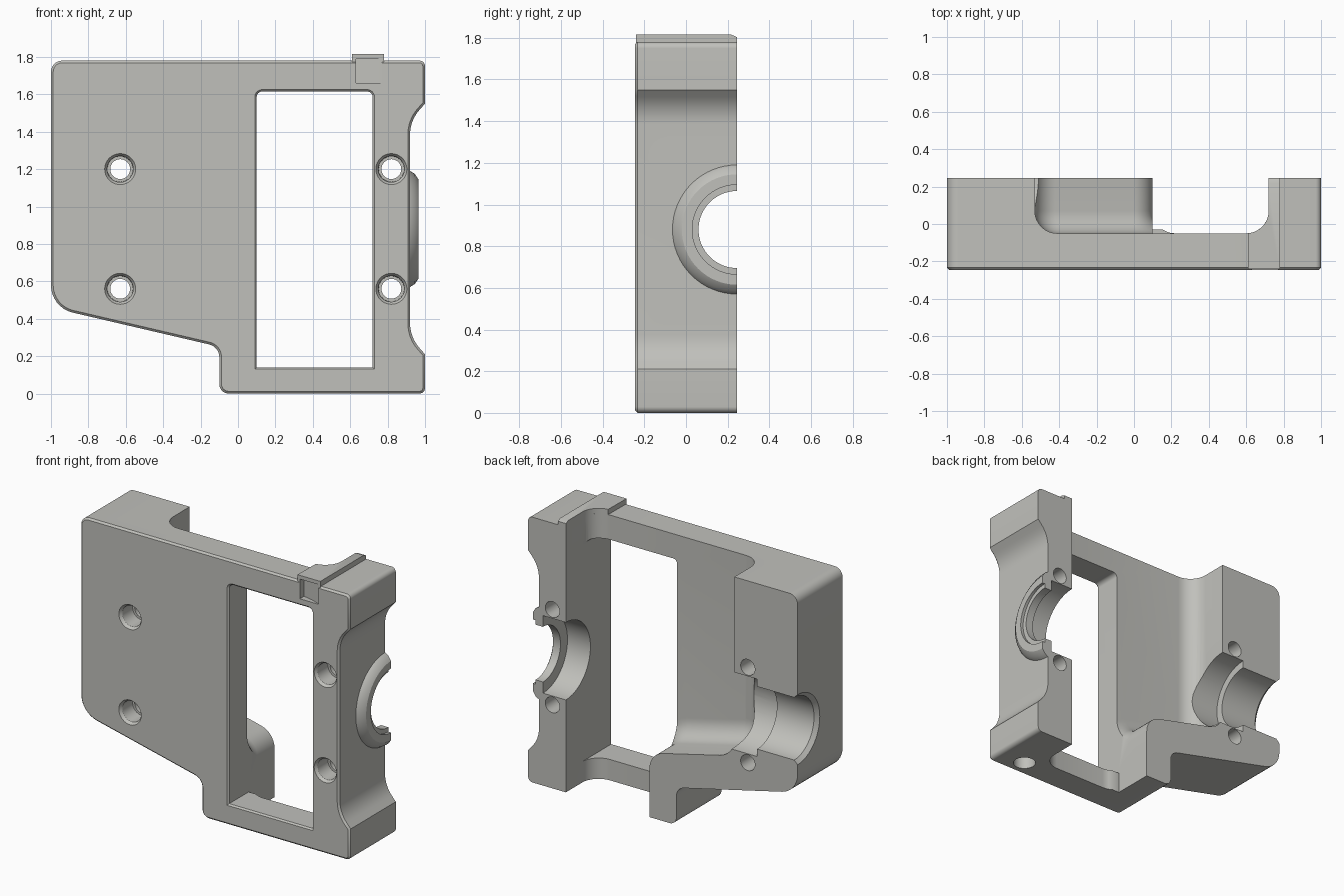
import bpy, bmesh, math
from mathutils import Vector

if "Cube" in bpy.data.objects:
    bpy.data.objects.remove(bpy.data.objects["Cube"])

BACK = 0.245
FRONT = -0.245
AXIS_Z = 0.88

grey = bpy.data.materials.new("warm_grey")
grey.diffuse_color = (0.53, 0.53, 0.50, 1)
grey.use_nodes = True
grey.node_tree.nodes["Principled BSDF"].inputs["Base Color"].default_value = grey.diffuse_color


def rounded(pts, inset=0.0, seg=8):
    """Counter-clockwise outline of (a, b, radius) corners, moved inward and rounded."""
    n = len(pts)
    P = [Vector(p[:2]) for p in pts]
    D = [(P[(i + 1) % n] - P[i]).normalized() for i in range(n)]
    out = []
    for i in range(n):
        d0, d1 = D[i - 1], D[i]
        n0, n1 = Vector((-d0.y, d0.x)), Vector((-d1.y, d1.x))
        c = P[i] + (n0 + n1) * (inset / (1 + n0.dot(n1)))
        r = pts[i][2]
        if r == 0:
            out.append(c)
            continue
        turn = d0.x * d1.y - d0.y * d1.x
        s = 1 if turn > 0 else -1
        r = max(r - s * inset, 0.002)
        ang = d0.angle(d1)
        start = c - d0 * (r * math.tan(ang / 2))
        centre = start + n0 * (s * r)
        for k in range(seg + 1):
            a = s * ang * k / seg
            v = start - centre
            out.append(centre + Vector((v.x * math.cos(a) - v.y * math.sin(a),
                                        v.x * math.sin(a) + v.y * math.cos(a))))
    return out


def loft(name, loops):
    """Closed solid through matching loops of 3D points."""
    bm = bmesh.new()
    rings = [[bm.verts.new(p) for p in lp] for lp in loops]
    n = len(rings[0])
    for a, b in zip(rings, rings[1:]):
        for i in range(n):
            j = (i + 1) % n
            bm.faces.new((a[i], a[j], b[j], b[i]))
    bm.faces.new(rings[0])
    bm.faces.new(rings[-1][::-1])
    bmesh.ops.recalc_face_normals(bm, faces=bm.faces)
    me = bpy.data.meshes.new(name)
    bm.to_mesh(me)
    bm.free()
    me.materials.append(grey)
    ob = bpy.data.objects.new(name, me)
    bpy.context.collection.objects.link(ob)
    return ob


def prism(name, pts, levels):
    """Outline in x-z, lofted along y through (y, inset) levels."""
    return loft(name, [[(p.x, y, p.y) for p in rounded(pts, d)] for y, d in levels])


def revolve(name, axis, centre, profile, seg=64):
    """Turned solid about x, y or z from (position, radius) pairs."""
    loops = []
    for t, r in profile:
        lp = []
        for k in range(seg):
            a = 2 * math.pi * k / seg
            u, v = r * math.cos(a), r * math.sin(a)
            off = {"x": (t, u, v), "y": (u, t, v), "z": (u, v, t)}[axis]
            lp.append(Vector(centre) + Vector(off))
        loops.append(lp)
    return loft(name, loops)


def box(name, x, y, z):
    return prism(name, [(x[0], z[0], 0), (x[1], z[0], 0), (x[1], z[1], 0), (x[0], z[1], 0)],
                 [(y[0], 0), (y[1], 0)])


def combine(body, tool, op):
    m = body.modifiers.new(op, "BOOLEAN")
    m.operation, m.solver, m.object = op, "EXACT", tool
    bpy.context.view_layer.objects.active = body
    bpy.ops.object.modifier_apply(modifier=m.name)
    bpy.data.objects.remove(tool)


# Main body with a fine chamfer round the front edge
outline = [(-1, 1.78, .06), (-1, .46, .15), (-.1, .25, .07), (-.1, 0, .05), (1, 0, .03),
           (1, .21, 0), (.92, .30, .2), (.92, 1.46, .2), (1, 1.55, 0), (1, 1.78, .03)]
body = prism("bracket_body", outline, [(FRONT, .012), (FRONT + .012, 0), (.3, 0)])

# Raised ring round the shaft opening
combine(body, revolve("boss", "x", (0, BACK, AXIS_Z),
                      [(.85, .31), (.92, .31), (.945, .295), (.965, .265)]), "UNION")

# Rear cavity with a rounded floor edge, leaving a block on each side and a lower rim
R = .12
fillet = [(-.05 + R * (1 - math.sin(a)), R * (1 - math.cos(a)))
          for a in [math.pi / 2 * k / 8 for k in range(8, -1, -1)]]
cavity = [(-.53, 2.3, 0), (-.53, .58, .14), (.1, .43, .13), (.1, -.5, 0), (.72, -.5, 0), (.72, 2.3, 0)]
combine(body, prism("cavity", cavity, fillet + [(.4, 0)]), "DIFFERENCE")
combine(body, box("sill_cut", (.1, .5), (-.03, .4), (-.1, .16)), "DIFFERENCE")

# Window
window = [(.1, .14, 0), (.72, .14, 0), (.72, 1.615, .03), (.1, 1.615, .03)]
combine(body, prism("window", window, [(-.3, -.01), (FRONT, -.01), (FRONT + .01, 0), (.4, 0)]),
        "DIFFERENCE")

# Top tab following the inner curve of the right block
arc = [(.6 + .12 * math.cos(a), .07 + .12 * math.sin(a))
       for a in [-math.radians(84) * k / 8 for k in range(9)]]
section = [(.61, FRONT + .004), (.78, FRONT + .004), (.78, .27), (.72, .27)] + arc
combine(body, loft("tab", [[(x, y, 1.74) for x, y in section],
                           [(x, y, 1.815) for x, y in section]]), "UNION")
combine(body, loft("tab_slope", [[(x, .215, 1.816), (x, .3, 1.745 + .0355), (x, .3, 1.9), (x, .215, 1.9)]
                                 for x in (.5, .9)]), "DIFFERENCE")

# Tapered pocket under the tab
pocket = [(.63, -.3), (.63, -.2), (.70, -.215), (.77, -.24), (.77, -.3)]
combine(body, loft("pocket", [[(x, y, z) for x, y in pocket] for z in (1.66, 1.79)]), "DIFFERENCE")

# Stepped shaft bores in both blocks
combine(body, revolve("left_bore", "x", (0, BACK, AXIS_Z),
                      [(-1.1, .235), (-1, .235), (-.975, .21), (-.7, .21), (-.7, .26), (-.4, .26)]),
        "DIFFERENCE")
combine(body, revolve("right_bore", "x", (0, BACK, AXIS_Z),
                      [(.6, .26), (.89, .26), (.89, .185), (.945, .185), (.945, .215), (1.1, .215)]),
        "DIFFERENCE")

# Four countersunk screw holes
for x in (-.63, .82):
    for z in (.56, 1.2):
        combine(body, revolve("screw_hole", "y", (x, 0, z),
                              [(-.3, .083), (FRONT, .083), (FRONT + .018, .07), (-.12, .068),
                               (-.12, .053), (.4, .053)], 32), "DIFFERENCE")

# Blind hole in the underside
combine(body, revolve("bottom_hole", "z", (.8, -.13, 0), [(-.1, .07), (.3, .07)], 32), "DIFFERENCE")

# Flat rear face
combine(body, box("rear_trim", (-2, 2), (BACK, 1), (-1, 3)), "DIFFERENCE")

bpy.ops.object.select_all(action="DESELECT")
body.select_set(True)
bpy.context.view_layer.objects.active = body
bpy.ops.object.shade_smooth_by_angle(angle=math.radians(30))
